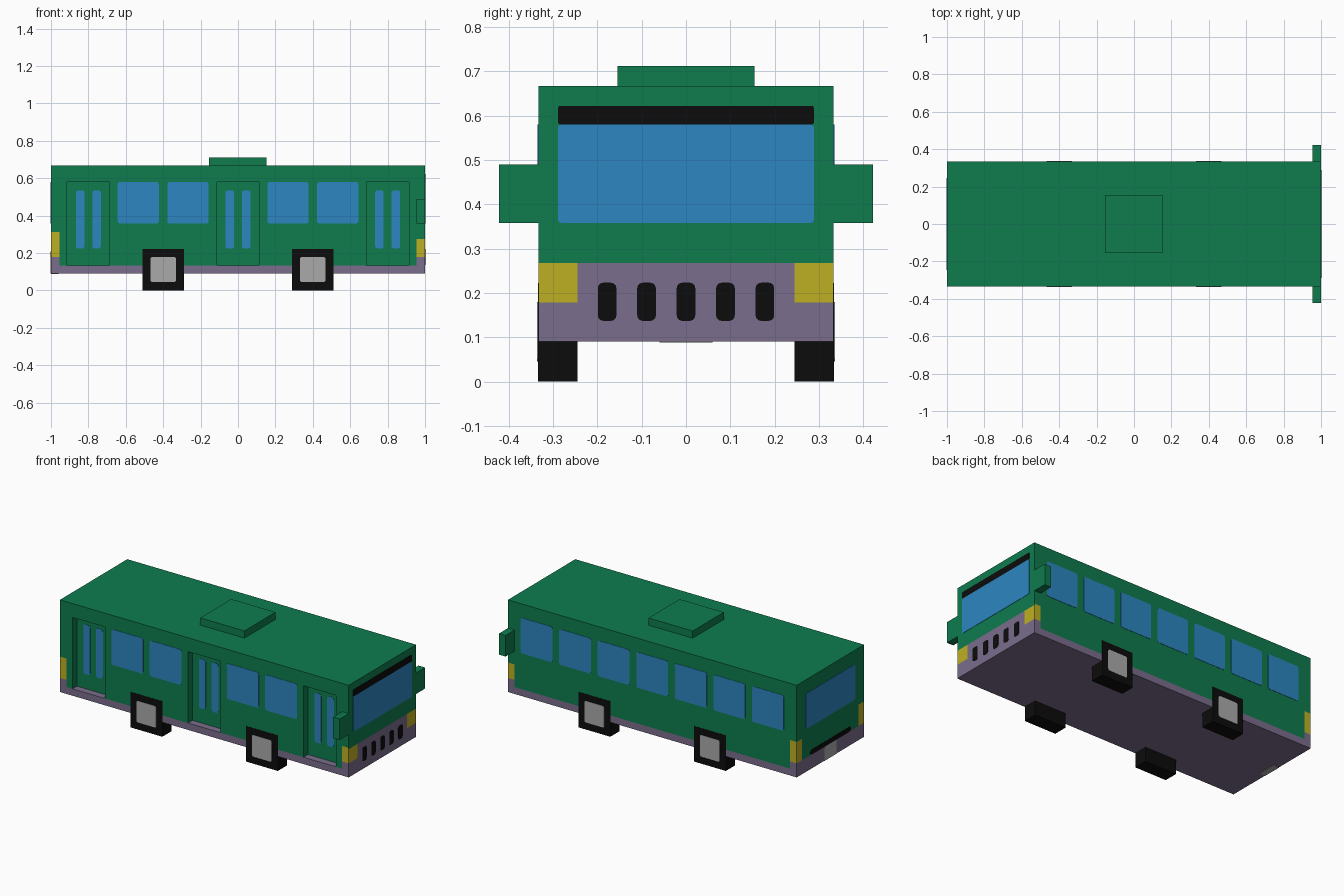
import bpy, bmesh, math
from mathutils import Vector

old = bpy.data.objects.get("Cube")
if old:
    bpy.data.objects.remove(old, do_unlink=True)


def material(name, rgb):
    m = bpy.data.materials.new(name)
    m.use_nodes = True
    m.diffuse_color = (*rgb, 1)
    m.node_tree.nodes["Principled BSDF"].inputs["Base Color"].default_value = (*rgb, 1)
    return m


GREEN = material("green paint", (0.0044, 0.202, 0.076))
PURPLE = material("purple grey trim", (0.195, 0.153, 0.262))
YELLOW = material("yellow lamp", (0.515, 0.434, 0.017))
BLUE = material("blue glass", (0.026, 0.238, 0.527))
BLACK = material("black rubber", (0.0037, 0.0037, 0.0037))
GREY = material("grey metal", (0.402, 0.402, 0.402))

L, W, BOTTOM, TOP = 1.0, 0.333, 0.09, 0.667
SILL, LAMP, NOSE, HEAD = 0.133, 0.178, 0.267, 0.58
RECESS = 0.044
DOORS = (-0.8, 0, 0.8)
DOOR_HALF = 0.113


def finish(bm, name, *mats):
    me = bpy.data.meshes.new(name)
    bmesh.ops.recalc_face_normals(bm, faces=bm.faces)
    bm.to_mesh(me)
    bm.free()
    for m in mats:
        me.materials.append(m)
    ob = bpy.data.objects.new(name, me)
    bpy.context.collection.objects.link(ob)
    return ob


def box_mesh(lo, hi):
    bm = bmesh.new()
    bmesh.ops.create_cube(bm, size=1)
    lo, hi = Vector(lo), Vector(hi)
    for v in bm.verts:
        v.co = (lo + hi) / 2 + v.co * (hi - lo)
    return bm


def box(name, lo, hi, mat):
    return finish(box_mesh(lo, hi), name, mat)


def plate(name, side, centre, z0, z1, half, mat, radius=0.012, depth=0.0):
    """Thin rounded panel on one side of the body; centre runs along that side."""
    thick = 0.002
    bm = bmesh.new()
    ring = []
    corners = ((1, 1, 0), (-1, 1, 90), (-1, -1, 180), (1, -1, 270))
    for sx, sz, start in corners:
        for step in range(4):
            a = math.radians(start + step * 30)
            u = centre + sx * (half - radius) + radius * math.cos(a)
            z = (z0 + z1) / 2 + sz * ((z1 - z0) / 2 - radius) + radius * math.sin(a)
            ring.append((u, z))

    def place(u, z, d):
        return {"front": (L + d, u, z), "back": (-L - d, u, z),
                "left": (u, W + d, z), "right": (u, -W - d, z)}[side]

    rims = [[bm.verts.new(place(u, z, d - depth)) for u, z in ring] for d in (0, thick)]
    bm.faces.new(rims[0])
    bm.faces.new(rims[1])
    for i in range(len(ring)):
        j = (i + 1) % len(ring)
        bm.faces.new((rims[0][i], rims[0][j], rims[1][j], rims[1][i]))
    return finish(bm, name, mat)


# Body shell: cut along colour and door lines
bm = box_mesh((-L, -W, BOTTOM), (L, W, TOP))
cuts = [((0, 0, 1), z) for z in (SILL, LAMP, NOSE, 0.275, 0.312, HEAD)]
cuts += [((1, 0, 0), x) for x in (-0.955, 0.955)]
cuts += [((1, 0, 0), x + s * DOOR_HALF) for x in DOORS for s in (-1, 1)]
cuts += [((0, 1, 0), s * y) for y in (0.245, 0.28) for s in (-1, 1)]
for axis, d in cuts:
    geom = bm.verts[:] + bm.edges[:] + bm.faces[:]
    bmesh.ops.bisect_plane(bm, geom=geom, dist=1e-5, plane_co=Vector(axis) * d, plane_no=axis)

# Push the three doorways inwards
doorways = []
for f in bm.faces:
    c = f.calc_center_median()
    if c.y < -W + 0.001 and SILL < c.z < HEAD and any(abs(c.x - x) < DOOR_HALF for x in DOORS):
        doorways.append(f)
new = bmesh.ops.extrude_face_region(bm, geom=doorways)["geom"]
bmesh.ops.translate(bm, vec=(0, RECESS, 0), verts=[g for g in new if isinstance(g, bmesh.types.BMVert)])
bmesh.ops.delete(bm, geom=[f for f in doorways if f.is_valid], context="FACES")
bmesh.ops.recalc_face_normals(bm, faces=bm.faces)

# Colour the shell: trim at the foot, lamps on the corners, paint elsewhere
for f in bm.faces:
    c, n = f.calc_center_median(), f.normal
    front, back, flank = n.x > 0.9 and c.x > 0.99, n.x < -0.9 and c.x < -0.99, abs(n.y) > 0.9
    trim = (c.z < SILL + 0.001 or (front and c.z < NOSE) or (back and c.z < LAMP)
            or (flank and abs(c.x) > 0.955 and c.z < LAMP))
    lamp = c.z > LAMP and (
        (front and abs(c.y) > 0.245 and c.z < NOSE)
        or (back and abs(c.y) > 0.28 and c.z < 0.312)
        or (flank and c.x > 0.955 and c.z < 0.275)
        or (flank and c.x < -0.955 and c.z < 0.312))
    f.material_index = 2 if lamp else 1 if trim else 0
finish(bm, "body", GREEN, PURPLE, YELLOW)

# Roof unit and mirrors
box("roof_unit", (-0.154, -0.154, TOP), (0.152, 0.154, 0.712), GREEN)
for side, s in (("left", 1), ("right", -1)):
    ys = sorted((s * W, s * 0.422))
    box(side + "_mirror", (0.955, ys[0], 0.358), (L, ys[1], 0.49), GREEN)

# Side windows
for i in range(7):
    plate(f"left_window_{i + 1}", "left", (i - 3) * 0.267, 0.358, HEAD, 0.11, BLUE)
for i, x in enumerate((-0.533, -0.267, 0.267, 0.533)):
    plate(f"right_window_{i + 1}", "right", x, 0.358, HEAD, 0.11, BLUE)

# Door panes
for i, x in enumerate(DOORS):
    for j, s in enumerate((-1, 1)):
        plate(f"door_{i + 1}_pane_{j + 1}", "right", x + s * 0.044, 0.225, 0.535, 0.023, BLUE, depth=RECESS)

# Windscreen, header band and grille slots
plate("windscreen", "front", 0, 0.358, HEAD, 0.289, BLUE, radius=0.008)
plate("windscreen_band", "front", 0, HEAD, 0.622, 0.289, BLACK, radius=0.006)
for i in range(5):
    plate(f"grille_slot_{i + 1}", "front", (i - 2) * 0.089, 0.137, 0.223, 0.021, BLACK)

# Rear window, bumper strip and number plate
plate("rear_window", "back", 0, 0.358, HEAD, 0.245, BLUE)
plate("rear_strip", "back", 0, LAMP, 0.208, 0.2, BLACK)
plate("rear_plate", "back", 0, BOTTOM, LAMP, 0.06, GREY)
box("rear_plate_underside", (-L, -0.06, BOTTOM - 0.002), (-0.96, 0.06, BOTTOM), GREY)

# Square wheels with hub caps
for end, x in (("front", 0.4), ("rear", -0.4)):
    for side, s in (("left", 1), ("right", -1)):
        ys = sorted((s * 0.245, s * (W + 0.001)))
        box(f"{end}_{side}_wheel", (x - 0.11, ys[0], 0), (x + 0.11, ys[1], 0.222), BLACK)
        plate(f"{end}_{side}_hub", side, x, 0.045, 0.18, 0.069, GREY, depth=-0.001)
